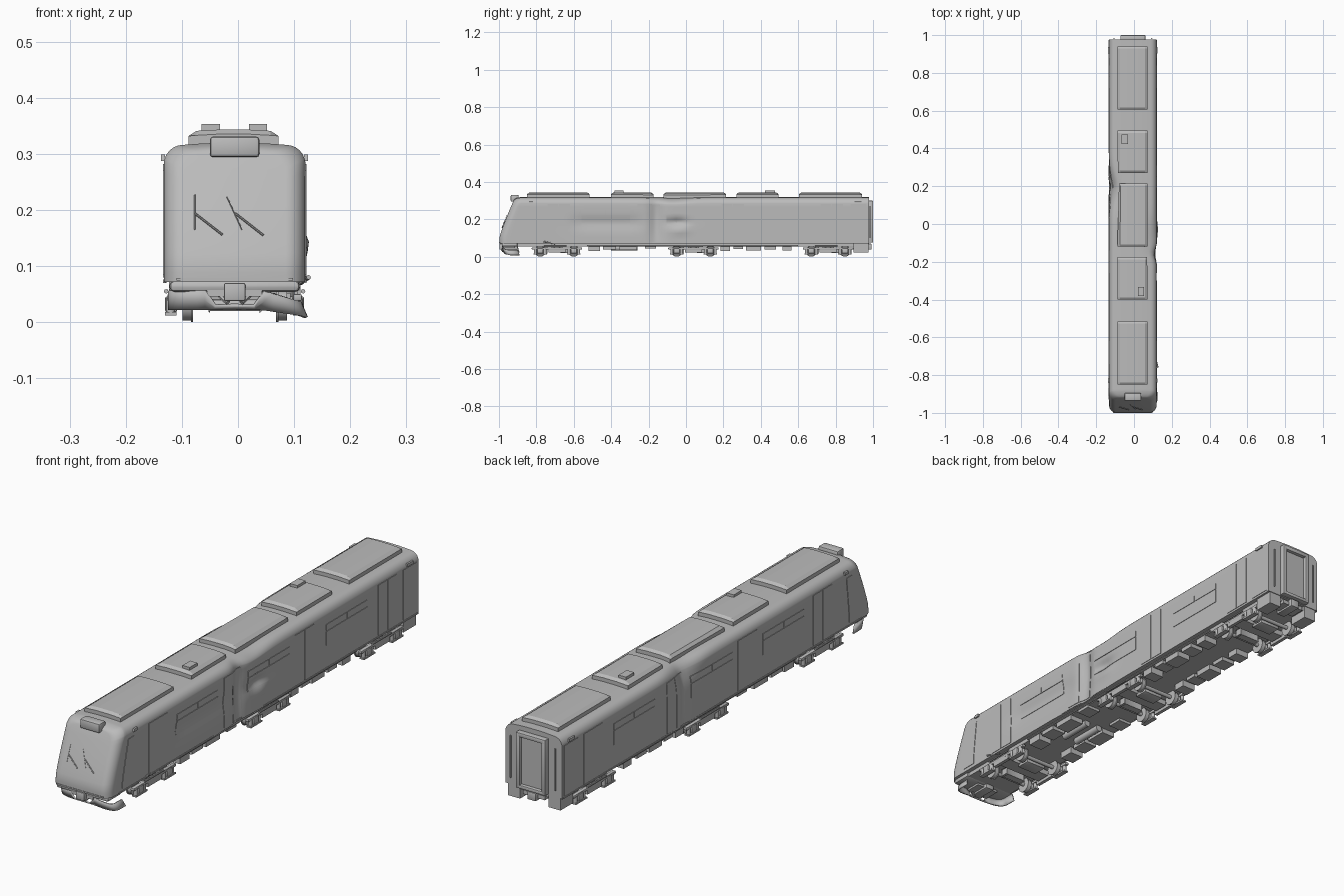
import bpy, bmesh, math
from mathutils import Vector

if "Cube" in bpy.data.objects:
    bpy.data.objects.remove(bpy.data.objects["Cube"])

grey = bpy.data.materials.new("plain grey")
grey.use_nodes = True
grey.diffuse_color = (0.5, 0.5, 0.5, 1)
grey.node_tree.nodes["Principled BSDF"].inputs["Base Color"].default_value = (0.5, 0.5, 0.5, 1)

CX, HALF, FLOOR, TOP = -0.006, 0.126, 0.072, 0.32


def bell(v, centre, spread):
    return math.exp(-((v - centre) / spread) ** 2)


def dent(p):
    """Crash damage, applied to the shell and everything lying on it."""
    x, y, z = p
    if x > 0.05:
        w = min(1, (x - 0.05) / 0.05)
        groove = 1 / (1 + math.exp(-(y + 0.6) / 0.02)) / (1 + math.exp((y + 0.24) / 0.02))
        x -= w * 0.009 * groove * bell(z, 0.18, 0.035)
        x -= w * 0.018 * bell(y, -0.16, 0.035) * bell(z, 0.2, 0.16)
        x -= w * 0.016 * bell(y, -0.05, 0.05) * bell(z, 0.185, 0.022)
        x += w * 0.007 * bell(y, -0.03, 0.05) * bell(z, 0.14, 0.02)
        z -= w * 0.012 * bell(y, -0.07, 0.1) * bell(z, 0.31, 0.03)
    if x < -0.06:
        w = min(1, (-0.06 - x) / 0.05)
        x += w * 0.02 * bell(y, 0.19, 0.09) * bell(z, 0.3, 0.05)
        x += w * 0.008 * bell(y, 0.2, 0.02) * bell(z, 0.18, 0.12)
        z -= w * 0.01 * bell(y, 0.17, 0.09) * bell(z, 0.31, 0.03)
    return Vector((x, y, z))


def rake(z):
    """How far the cab front leans back at a height."""
    t = max(0, (z - 0.1) / 0.22)
    return 0.085 * t ** 1.15


def nose(p):
    w = min(1, max(0, (-0.8 - p[1]) / 0.17))
    return Vector((p[0], p[1] + rake(p[2]) * w, p[2]))


def finish(name, bm, smooth=False):
    bmesh.ops.recalc_face_normals(bm, faces=bm.faces)
    mesh = bpy.data.meshes.new(name)
    bm.to_mesh(mesh)
    bm.free()
    mesh.materials.append(grey)
    ob = bpy.data.objects.new(name, mesh)
    bpy.context.collection.objects.link(ob)
    if smooth:
        bpy.ops.object.select_all(action='DESELECT')
        ob.select_set(True)
        bpy.context.view_layer.objects.active = ob
        bpy.ops.object.shade_smooth_by_angle(angle=math.radians(35))
    return ob


def box(name, x, y, z, bevel=0.0):
    """Box from three (low, high) ranges."""
    bm = bmesh.new()
    bmesh.ops.create_cube(bm, size=1)
    for v in bm.verts:
        v.co = [(r[0] + r[1]) / 2 + c * (r[1] - r[0]) for c, r in zip(v.co, (x, y, z))]
    if bevel:
        bmesh.ops.bevel(bm, geom=bm.edges[:], offset=bevel, segments=2, affect='EDGES', profile=0.5)
    return finish(name, bm, bevel > 0)


def rod(name, a, b, radius, sides=16):
    a, b = Vector(a), Vector(b)
    bm = bmesh.new()
    bmesh.ops.create_cone(bm, cap_ends=True, segments=sides, radius1=radius, radius2=radius, depth=(b - a).length)
    turn = (b - a).to_track_quat('Z', 'Y')
    for v in bm.verts:
        v.co = turn @ v.co + (a + b) / 2
    return finish(name, bm, True)


def loft(name, sections, place, smooth=True):
    """Skin mirrored sections; each end is closed by strips across it."""
    bm = bmesh.new()
    rings = [[bm.verts.new(place(p)) for p in s] for s in sections]
    n = len(rings[0])
    for a, b in zip(rings, rings[1:]):
        for i in range(n):
            j = (i + 1) % n
            bm.faces.new((a[i], a[j], b[j], b[i]))
    for r in (rings[0], rings[-1]):
        for i in range(n // 2 - 1):
            bm.faces.new((r[i], r[i + 1], r[n - 2 - i], r[n - 1 - i]))
    return finish(name, bm, smooth)


def section(y, half, top, radius=0.034):
    """Carriage outline: straight sides, round shoulders, slight roof crown."""
    right = [(half, FLOOR + (top - radius - FLOOR) * i / 12) for i in range(13)]
    for i in range(1, 7):
        a = math.pi / 2 * i / 6
        right.append((half - radius * (1 - math.cos(a)), top - radius * (1 - math.sin(a)) - 0.004))
    right += [((half - radius) * f, top - 0.004 * f * f) for f in (0.66, 0.33)]
    return [(CX + x, y, z) for x, z in right] + [(CX - x, y, z) for x, z in reversed(right)]


# Carriage shell with rounded cab front
stations = []
for i in range(8):
    a = math.pi / 2 * (1 - i / 7)
    stations.append(section(-0.958 - 0.04 * math.sin(a), HALF - 0.035 * (1 - math.cos(a)), TOP - 0.015 * (1 - math.cos(a))))
stations += [section(-0.958 + (0.978 + 0.958) * i / 110, HALF, TOP) for i in range(1, 111)]
loft("carriage_shell", stations, lambda p: dent(nose(p)))


# Thin door leaves and windows that follow the dented shell
def panel(name, side, y, z, proud=0.002):
    bm = bmesh.new()
    bmesh.ops.create_grid(bm, x_segments=10, y_segments=10, size=0.5)
    top = bmesh.ops.extrude_face_region(bm, geom=bm.faces[:])["geom"]
    raised = {v for v in top if isinstance(v, bmesh.types.BMVert)}
    for v in bm.verts:
        u, w = v.co.x + 0.5, v.co.y + 0.5
        p = (CX + side * (HALF - 0.002), y[0] + u * (y[1] - y[0]), z[0] + w * (z[1] - z[0]))
        q = dent(nose(p))
        q.x += side * (0.002 + proud if v in raised else 0)
        v.co = q
    finish(name, bm, True)


for side, word in ((1, "left"), (-1, "right")):
    for c in (-0.68, -0.2, 0.25, 0.78):
        panel(word + "_door_front_leaf", side, (c - 0.06, c - 0.001), (0.08, 0.282))
        panel(word + "_door_rear_leaf", side, (c + 0.001, c + 0.06), (0.08, 0.282))
    for c in (-0.43, 0.025, 0.52):
        panel(word + "_window_lower", side, (c - 0.13, c + 0.13), (0.165, 0.222))
        for s in (-1, 1):
            panel(word + "_window_vent", side, (c + s * 0.066 - 0.064, c + s * 0.066 + 0.064), (0.225, 0.25))
    panel(word + "_cab_door", side, (-0.91, -0.85), (0.085, 0.27))
    panel(word + "_end_panel", side, (0.88, 0.965), (0.08, 0.282))
    for y in (-0.85, 0.92):
        panel(word + "_marker_lamp", side, (y - 0.018, y + 0.018), (0.287, 0.299), 0.005)
    panel(word + "_sill", side, (-0.93, 0.975), (0.07, 0.076), 0.002)


# Roof units: raised trays with sloped edges
def roof_unit(name, y0, y1):
    rows = []
    for y, h in ((y0, 0.334), (y0 + 0.012, 0.342), (y1 - 0.012, 0.342), (y1, 0.334)):
        half = ((0.08, 0.312), (0.08, 0.332), (0.066, h - 0.001), (0.03, h + 0.001))
        rows.append([(-0.008 + x, y, z) for x, z in half] + [(-0.008 - x, y, z) for x, z in reversed(half)])
    loft(name, rows, dent, False)


for y0, y1 in ((-0.85, -0.515), (-0.4, -0.175), (-0.12, 0.215), (0.27, 0.495), (0.605, 0.94)):
    roof_unit("roof_unit", y0, y1)
box("roof_vent_front", (0.02, 0.052), (-0.382, -0.333), (0.335, 0.353))
box("roof_vent_rear", (-0.065, -0.032), (0.423, 0.475), (0.335, 0.353))
box("destination_box", (-0.05, 0.038), (-0.937, -0.895), (0.294, 0.331), 0.006)


# Windscreen wipers
def on_nose(x, z):
    return (x, -1.001 + rake(z), z)


for name, a, b, r in (("wiper_arm", (-0.077, 0.194), (-0.028, 0.156), 0.002), ("wiper_arm", (-0.005, 0.194), (0.045, 0.155), 0.002),
                      ("wiper_blade", (-0.077, 0.165), (-0.077, 0.227), 0.001), ("wiper_blade", (-0.02, 0.224), (0.007, 0.165), 0.001)):
    rod(name, on_nose(*a), on_nose(*b), r, 8)

# Front skirt, torn and bent down on its left half
bm = bmesh.new()
rows = []
for i in range(25):
    a = math.pi * (i / 24 - 0.5)
    sx, c = math.sin(a), math.cos(a)
    x = CX + 0.119 * math.copysign(abs(sx) ** 0.6, sx)
    bent = max(0, (x - 0.04) / 0.075)
    top, low = 0.056 - 0.02 * bent, 0.022 - 0.013 * bent
    if abs(x - CX) < 0.05:
        top = 0.028
    y = -0.92 - 0.065 * c ** 0.5 if c > 1e-6 else -0.9
    rows.append([bm.verts.new((x + 0.012 * bent * (1 - k), y + 0.01 * (1 - k), low + (top - low) * k)) for k in (0, 0.5, 1)])
for a, b in zip(rows, rows[1:]):
    for k in range(2):
        bm.faces.new((a[k], b[k], b[k + 1], a[k + 1]))
skirt = finish("front_skirt", bm, True)
solid = skirt.modifiers.new("thickness", 'SOLIDIFY')
solid.thickness = 0.006
box("front_sill", (-0.122, 0.11), (-0.985, -0.9), (0.054, 0.074), 0.008)
box("front_step_strip", (-0.11, 0.098), (-1.0, -0.97), (0.074, 0.079))

# Couplers at both ends
for name, y0, y1 in (("front", -0.998, -0.9), ("rear", 0.9, 0.992)):
    box(name + "_coupler", (-0.025, 0.013), (y0, y1), (0.038, 0.07), 0.003)
    box(name + "_coupler_bracket", (-0.055, 0.043), (y0 + 0.015, y1 - 0.015), (0.046, 0.062))
for a in (-1, 1):
    rod("coupler_brace", (CX + a * 0.012, -0.985, 0.035), (CX + a * 0.045, -0.96, 0.066), 0.005, 8)
    box("rear_corner_box", (CX + a * 0.09 - 0.027, CX + a * 0.09 + 0.027), (0.895, 0.975), (0.022, 0.075))

# Rear gangway frame with recessed door
for name, x, z in (("gangway_left_post", (0.042, 0.06), (0.075, 0.298)), ("gangway_right_post", (-0.072, -0.054), (0.075, 0.298)),
                   ("gangway_header", (-0.072, 0.06), (0.282, 0.3)), ("gangway_threshold", (-0.072, 0.06), (0.075, 0.09))):
    box(name, x, (0.97, 1.0), z, 0.004)
box("gangway_door", (-0.056, 0.044), (0.97, 0.986), (0.085, 0.285))
for a in (-1, 1):
    rod("rear_handrail", (CX + a * 0.1, 0.983, 0.1), (CX + a * 0.1, 0.983, 0.27), 0.003, 8)

# Underframe
box("underframe", (CX - 0.108, CX + 0.108), (-0.93, 0.965), (0.056, 0.076))

# Bogies
for yc in (-0.69, 0.04, 0.76):
    box("bogie_transom", (CX - 0.1, CX + 0.1), (yc - 0.03, yc + 0.03), (0.03, 0.052))
    for s in (-1, 1):
        xs = CX + s * 0.112
        box("bogie_beam", (xs - 0.008, xs + 0.008), (yc - 0.135, yc + 0.135), (0.038, 0.05), 0.003)
        box("bogie_drop_beam", (xs - 0.007, xs + 0.007), (yc - 0.045, yc + 0.045), (0.022, 0.042))
        rod("air_spring", (CX + s * 0.085, yc, 0.045), (CX + s * 0.085, yc, 0.062), 0.022)
        rod("damper", (xs + s * 0.01, yc - 0.07, 0.055), (xs + s * 0.01, yc + 0.05, 0.055), 0.004, 8)
    for d in (-0.09, 0.09):
        y = yc + d
        rod("axle", (CX - 0.115, y, 0.032), (CX + 0.115, y, 0.032), 0.008)
        box("traction_motor", (CX - 0.045, CX + 0.045), (y - d * 0.6 - 0.018, y - d * 0.15), (0.02, 0.05), 0.004)
        for s in (-1, 1):
            rod("wheel", (CX + s * 0.077, y, 0.03), (CX + s * 0.093, y, 0.03), 0.027, 28)
            rod("wheel_flange", (CX + s * 0.074, y, 0.03), (CX + s * 0.078, y, 0.03), 0.03, 28)
            box("axle_box", (CX + s * 0.113 - 0.011, CX + s * 0.113 + 0.011), (y - 0.016, y + 0.016), (0.018, 0.046), 0.004)
            for e in (-0.026, 0.026):
                rod("coil_spring", (CX + s * 0.114, y + e, 0.016), (CX + s * 0.114, y + e, 0.042), 0.008, 12)
            box("spring_seat", (CX + s * 0.114 - 0.01, CX + s * 0.114 + 0.01), (y - 0.036, y + 0.036), (0.012, 0.018))

# Equipment boxes and air tanks between the bogies
for s in (-1, 1):
    for y, length, low in ((-0.49, 0.06, 0.03), (-0.41, 0.07, 0.04), (-0.31, 0.09, 0.036), (-0.19, 0.06, 0.045), (0.21, 0.05, 0.03),
                           (0.28, 0.05, 0.042), (0.36, 0.08, 0.034), (0.45, 0.06, 0.04), (0.54, 0.05, 0.032)):
        box("equipment_box", (CX + s * 0.082 - 0.03, CX + s * 0.082 + 0.03), (y - length / 2, y + length / 2), (low, 0.06))
    rod("air_tank", (CX + s * 0.03, -0.4, 0.046), (CX + s * 0.03, -0.26, 0.046), 0.014)
    rod("side_pipe", (CX + s * 0.113, -0.53, 0.06), (CX + s * 0.113, 0.6, 0.06), 0.004, 8)

# Loose step bent away at the front left
rod("torn_step", (0.112, -0.7, 0.07), (0.126, -0.76, 0.08), 0.004, 8)
